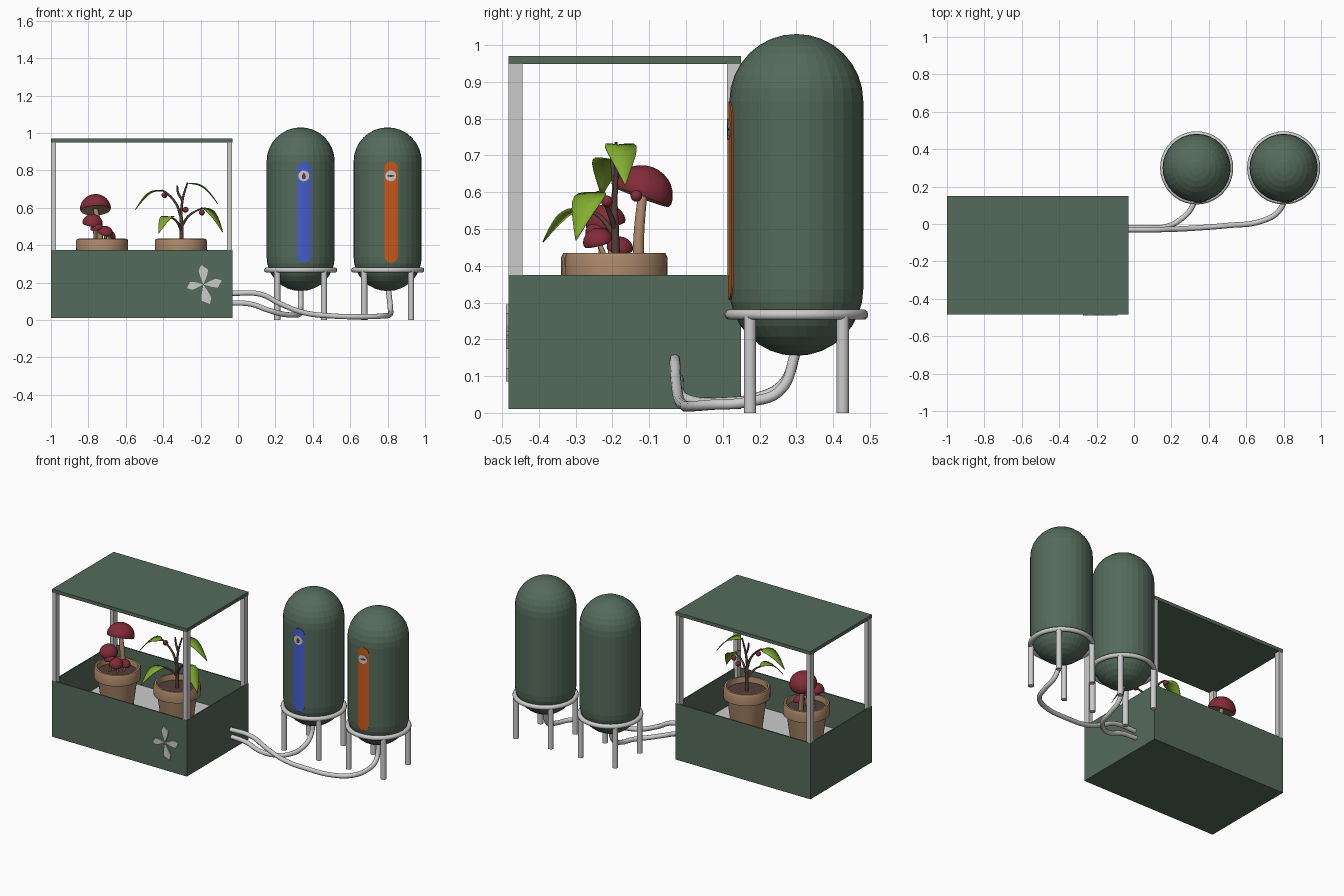
import bpy, bmesh, math
from mathutils import Vector, Matrix

if "Cube" in bpy.data.objects:
    bpy.data.objects.remove(bpy.data.objects["Cube"])


def material(name, r, g, b):
    m = bpy.data.materials.new(name)
    m.use_nodes = True
    m.diffuse_color = (r, g, b, 1)
    m.node_tree.nodes["Principled BSDF"].inputs["Base Color"].default_value = (r, g, b, 1)
    return m


GREEN = material("muted green", 0.09, 0.145, 0.105)
GREY = material("light grey", 0.6, 0.6, 0.6)
BLUE = material("blue", 0.06, 0.11, 0.62)
ORANGE = material("orange", 0.6, 0.1, 0.01)
RED = material("dark red", 0.22, 0.025, 0.04)
TAN = material("clay tan", 0.4, 0.24, 0.14)
LEAF = material("leaf green", 0.23, 0.42, 0.03)
BROWN = material("bark brown", 0.09, 0.05, 0.04)


def make(name, bm, mats, smooth=False):
    me = bpy.data.meshes.new(name)
    bm.normal_update()
    bm.to_mesh(me)
    bm.free()
    for m in mats:
        me.materials.append(m)
    ob = bpy.data.objects.new(name, me)
    bpy.context.collection.objects.link(ob)
    if smooth:
        activate(ob)
        bpy.ops.object.shade_smooth_by_angle(angle=math.radians(40))
    return ob


def activate(ob):
    bpy.ops.object.select_all(action='DESELECT')
    ob.select_set(True)
    bpy.context.view_layer.objects.active = ob


def box(name, lo, hi, mat):
    lo, hi = Vector(lo), Vector(hi)
    bm = bmesh.new()
    bmesh.ops.create_cube(bm, size=1, matrix=Matrix.Translation((lo + hi) / 2)
                          @ Matrix.Diagonal((*(hi - lo), 1)))
    return make(name, bm, [mat])


def lathe(name, profile, loc, mats, index=None, segs=24, tilt=(0, 0), smooth=True):
    """Revolve (radius, z) points; index gives a material slot per profile step."""
    bm = bmesh.new()
    rings = [[bm.verts.new((r * math.cos(a), r * math.sin(a), z))
              for a in (math.tau * i / segs for i in range(segs))] for r, z in profile]
    for k in range(len(rings) - 1):
        for i in range(segs):
            j = (i + 1) % segs
            f = bm.faces.new((rings[k][i], rings[k][j], rings[k + 1][j], rings[k + 1][i]))
            f.material_index = index[k] if index else 0
    bmesh.ops.remove_doubles(bm, verts=bm.verts, dist=1e-5)
    bmesh.ops.recalc_face_normals(bm, faces=bm.faces)
    ob = make(name, bm, mats, smooth)
    ob.location = loc
    ob.rotation_euler = (*tilt, 0)
    return ob


def tube(name, pts, radius, mat, taper=1.0):
    cu = bpy.data.curves.new(name, 'CURVE')
    cu.dimensions = '3D'
    cu.bevel_depth, cu.bevel_resolution, cu.resolution_u = radius, 3, 8
    cu.use_fill_caps = True
    sp = cu.splines.new('BEZIER')
    sp.bezier_points.add(len(pts) - 1)
    for i, (bp, p) in enumerate(zip(sp.bezier_points, pts)):
        bp.co = p
        bp.handle_left_type = bp.handle_right_type = 'AUTO'
        bp.radius = 1 + (taper - 1) * i / (len(pts) - 1)
    cu.materials.append(mat)
    ob = bpy.data.objects.new(name, cu)
    bpy.context.collection.objects.link(ob)
    activate(ob)
    bpy.ops.object.convert(target='MESH')
    bpy.ops.object.shade_smooth_by_angle(angle=math.radians(40))


# Planter box: open tray with a raised inner floor
X0, X1, Y0, Y1, RIM = -1.0, -0.03, -0.483, 0.15, 0.375
W = 0.008
box("planter_base", (X0, Y0, 0.01), (X1, Y1, 0.03), GREEN)
box("planter_front_wall", (X0, Y0, 0.01), (X1, Y0 + W, RIM), GREEN)
box("planter_back_wall", (X0, Y1 - W, 0.01), (X1, Y1, RIM), GREEN)
box("planter_right_wall", (X0, Y0, 0.01), (X0 + W, Y1, RIM), GREEN)
box("planter_left_wall", (X1 - W, Y0, 0.01), (X1, Y1, RIM), GREEN)
box("planter_floor", (X0 + W, Y0 + W, 0.14), (X1 - W, Y1 - W, 0.16), GREY)

# Roof and corner posts
box("roof", (X0, Y0, 0.948), (X1, Y1, 0.97), GREEN)
for x in (X0 + 0.001, X1 - 0.028):
    for y in (Y0 + 0.001, Y1 - 0.039):
        box("post", (x, y, 0.16), (x + 0.027, y + 0.038, 0.95), GREY)

# Sprig ornament on the box front: four flat petals
bm = bmesh.new()
for angle, length in ((92, 0.105), (188, 0.09), (8, 0.1), (-76, 0.11)):
    rot = Matrix.Rotation(-math.radians(angle), 3, 'Y')
    outline = [(0, 0), (0.45, -0.2), (0.75, -0.27), (1, 0.08), (0.7, 0.22), (0.4, 0.14)]
    bm.faces.new([bm.verts.new(rot @ Vector((u * length, 0, v * length))) for u, v in outline])
for f in bmesh.ops.extrude_face_region(bm, geom=bm.faces[:])["geom"]:
    if isinstance(f, bmesh.types.BMVert):
        f.co.y -= 0.007
bmesh.ops.recalc_face_normals(bm, faces=bm.faces)
make("sprig_ornament", bm, [GREY]).location = (-0.185, Y0, 0.19)


# Tanks with stands, stripes and badges
R, TY = 0.182, 0.3


def wrapped_plate(name, cx, outline_half, z0, z1, radius, tank_x, mat, rows=24):
    """Plate bent round the tank front; outline_half(t) is its half width at t in 0..1."""
    bm = bmesh.new()
    grid = []
    for k in range(rows + 1):
        t = (1 - math.cos(math.pi * k / rows)) / 2
        h, z = outline_half(t), z0 + (z1 - z0) * t
        xs = [cx + h * s / 3 for s in range(-3, 4)]
        grid.append([bm.verts.new((tank_x + x, TY - math.sqrt(radius ** 2 - x * x), z)) for x in xs])
    for a, b in zip(grid, grid[1:]):
        for i in range(6):
            bm.faces.new((a[i], a[i + 1], b[i + 1], b[i]))
    bmesh.ops.remove_doubles(bm, verts=bm.verts, dist=1e-5)
    ob = make(name, bm, [mat])
    mod = ob.modifiers.new("thickness", 'SOLIDIFY')
    mod.thickness = 0.004
    mod.offset = -1


def stadium(t, half=0.037, length=0.54):
    d = min(t, 1 - t) * length
    return half if d >= half else math.sqrt(max(0, half ** 2 - (half - d) ** 2))


def disc(t):
    return 0.029 * math.sqrt(max(0, 1 - (2 * t - 1) ** 2))


def drop(t):
    return 0.028 * math.sqrt(t) * (1 - t)


def wave(t):
    return 0.02 * math.sin(math.pi * t)


profile = [(R * math.sin(a), 0.337 - R * math.cos(a)) for a in (math.pi / 2 * i / 8 for i in range(9))]
profile += [(R * math.cos(a), 0.848 + R * math.sin(a)) for a in (math.pi / 2 * i / 8 for i in range(9))]
for side, tx, colour, icon, iz in (("right", 0.335, BLUE, drop, 0.036), ("left", 0.8, ORANGE, wave, 0.012)):
    lathe(side + "_tank", profile, (tx, TY, 0), [GREEN], segs=32, smooth=False)
    wrapped_plate(side + "_tank_stripe", 0.019, stadium, 0.307, 0.847, R + 0.003, tx, colour)
    wrapped_plate(side + "_tank_badge", 0.017, disc, 0.742, 0.8, R + 0.005, tx, GREY)
    wrapped_plate(side + "_tank_symbol", 0.017, icon, 0.771 - iz / 2, 0.771 + iz / 2, R + 0.0065, tx, BROWN, 10)
    ring = [(0.181 + 0.0145 * math.cos(a), 0.0145 * math.sin(a)) for a in (math.tau * i / 10 for i in range(11))]
    lathe(side + "_stand_ring", ring, (tx, TY, 0.267), [GREY], segs=40)
    for sx in (-1, 1):
        for sy in (-1, 1):
            lathe(side + "_stand_leg", [(0, 0), (0.017, 0), (0.017, 0.265), (0, 0.265)],
                  (tx + sx * 0.125, TY + sy * 0.126, 0), [GREY], segs=14)

# Feed pipes from the box to the tank bottoms
tube("long_pipe", [(-0.035, -0.03, 0.143), (0.12, -0.03, 0.138), (0.23, -0.027, 0.085), (0.35, -0.02, 0.04),
                   (0.5, -0.008, 0.022), (0.68, 0.015, 0.018), (0.775, 0.07, 0.022), (0.812, 0.17, 0.03),
                   (0.815, 0.255, 0.06), (0.803, 0.3, 0.17)], 0.0145, GREY)
tube("short_pipe", [(-0.035, -0.02, 0.092), (0.07, -0.02, 0.085), (0.17, -0.015, 0.05), (0.25, 0.025, 0.03),
                    (0.31, 0.09, 0.028), (0.333, 0.19, 0.04), (0.335, 0.265, 0.08), (0.335, 0.3, 0.17)],
     0.0145, GREY)

# Clay pots with soil
pot = [(0, 0), (0.092, 0), (0.118, 0.205), (0.139, 0.205), (0.14, 0.262), (0.134, 0.274),
       (0.122, 0.275), (0.116, 0.24), (0, 0.245)]
for name, x, y in (("mushroom_pot", -0.727, -0.2), ("plant_pot", -0.305, -0.19)):
    lathe(name, pot, (x, y, 0.16), [TAN, BROWN], [0] * 7 + [1], segs=32)

# Mushrooms: domed red caps with tan undersides on bent stems
for foot, top, r, h, tilt in (
        ((-0.735, -0.13), (-0.762, -0.118, 0.595), 0.083, 0.078, (-0.35, -0.05)),
        ((-0.76, -0.2), (-0.778, -0.218, 0.515), 0.055, 0.052, (0.2, 0.15)),
        ((-0.72, -0.22), (-0.71, -0.238, 0.465), 0.042, 0.038, (0.25, 0.2)),
        ((-0.7, -0.185), (-0.69, -0.18, 0.447), 0.036, 0.032, (-0.1, 0.3)),
        ((-0.765, -0.23), (-0.755, -0.24, 0.49), 0.034, 0.03, (0.2, -0.2))):
    cap = [(0, h * 0.12), (r * 0.8, -h * 0.08), (r * 0.95, -h * 0.12)]
    cap += [(r * math.cos(a), h * math.sin(a)) for a in (math.pi / 2 * i / 7 for i in range(8))]
    lathe("mushroom_cap", cap, top, [RED, TAN], [1, 1] + [0] * 8, segs=20, tilt=tilt)
    mid = ((foot[0] + top[0]) / 2 + 0.006, foot[1] + 0.2 * (top[1] - foot[1]), (0.39 + top[2]) / 2)
    tube("mushroom_stem", [(*foot, 0.39), mid, top], r * 0.2, TAN, 0.8)

# Berry plant: trunk, branches, drooping leaves and berries
tube("plant_trunk", [(-0.305, -0.19, 0.39), (-0.302, -0.192, 0.48), (-0.305, -0.195, 0.57)], 0.012, BROWN, 0.75)
for pts in ([(-0.305, -0.195, 0.55), (-0.33, -0.195, 0.62), (-0.39, -0.2, 0.685), (-0.41, -0.2, 0.695)],
            [(-0.305, -0.195, 0.56), (-0.295, -0.19, 0.65), (-0.27, -0.19, 0.735)],
            [(-0.303, -0.192, 0.5), (-0.26, -0.215, 0.56), (-0.19, -0.24, 0.6)],
            [(-0.303, -0.192, 0.48), (-0.33, -0.23, 0.53), (-0.36, -0.26, 0.55)],
            [(-0.297, -0.19, 0.64), (-0.32, -0.18, 0.68), (-0.325, -0.18, 0.72)]):
    tube("plant_branch", pts, 0.008, BROWN, 0.55)

for base, tip, width in (((-0.4, -0.2, 0.69), (-0.55, -0.23, 0.59), 0.042),
                         ((-0.27, -0.185, 0.73), (-0.105, -0.165, 0.62), 0.042),
                         ((-0.2, -0.24, 0.6), (-0.08, -0.3, 0.47), 0.045),
                         ((-0.35, -0.255, 0.55), (-0.425, -0.39, 0.465), 0.035)):
    base, tip = Vector(base), Vector(tip)
    side = (tip - base).cross(Vector((0, 0, 1))).normalized()
    bm = bmesh.new()
    rows = []
    for k in range(9):
        t = k / 8
        mid = base.lerp(tip, t) + Vector((0, 0, 0.035 * math.sin(math.pi * t)))
        half = width * math.sin(math.pi * t ** 0.75) + 0.001
        rows.append([bm.verts.new(mid + side * half * s + Vector((0, 0, 0.12 * half * abs(s))))
                     for s in (-1, 0, 1)])
    for a, b in zip(rows, rows[1:]):
        for i in (0, 1):
            bm.faces.new((a[i], a[i + 1], b[i + 1], b[i]))
    make("plant_leaf", bm, [LEAF], True).modifiers.new("thickness", 'SOLIDIFY').thickness = 0.003

for p in ((-0.393, -0.183, 0.668), (-0.28, -0.135, 0.59), (-0.193, -0.215, 0.575)):
    bm = bmesh.new()
    bmesh.ops.create_uvsphere(bm, u_segments=14, v_segments=8, radius=0.016)
    make("berry", bm, [RED], True).location = p
